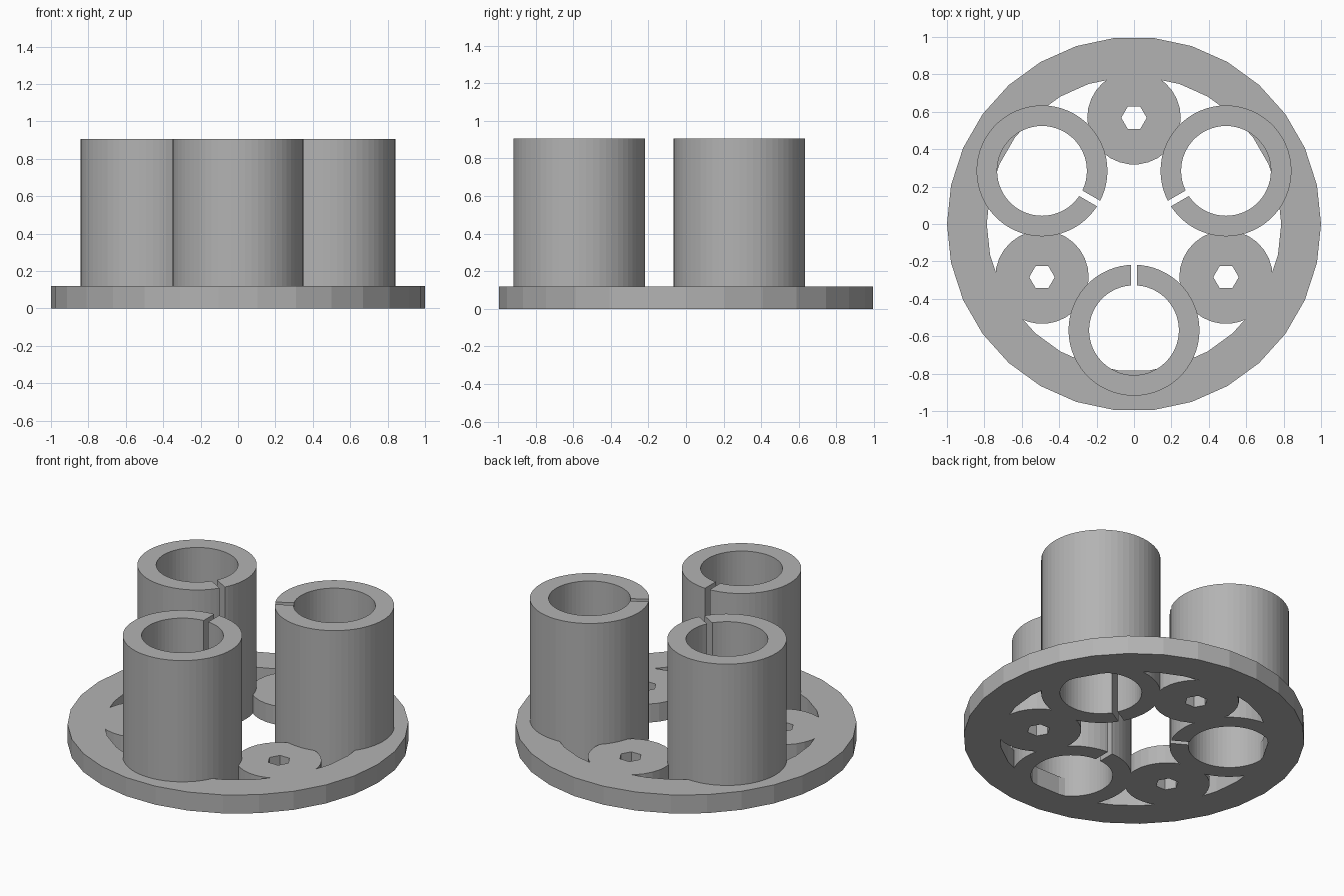
import bpy, bmesh
from math import sin, cos, pi, radians
from mathutils import Matrix

cube = bpy.data.objects.get("Cube")
if cube:
    bpy.data.objects.remove(cube, do_unlink=True)

PLATE_H, TUBE_H = 0.12, 0.905
ORBIT = 0.568          # distance of tubes and bosses from the centre

grey = bpy.data.materials.new("plain grey")
grey.use_nodes = True
grey.diffuse_color = (0.45, 0.45, 0.45, 1)
grey.node_tree.nodes["Principled BSDF"].inputs["Base Color"].default_value = grey.diffuse_color


def new_object(name, bm):
    bmesh.ops.recalc_face_normals(bm, faces=bm.faces)
    mesh = bpy.data.meshes.new(name)
    bm.to_mesh(mesh)
    bm.free()
    mesh.materials.append(grey)
    obj = bpy.data.objects.new(name, mesh)
    bpy.context.collection.objects.link(obj)
    return obj


def prism(name, radius, sides, z0, z1, centre=(0, 0)):
    """Upright prism with its first corner towards +x."""
    bm = bmesh.new()
    verts = [bm.verts.new((centre[0] + radius * cos(2 * pi * i / sides),
                           centre[1] + radius * sin(2 * pi * i / sides), z0))
             for i in range(sides)]
    base = bm.faces.new(verts)
    top = bmesh.ops.extrude_face_region(bm, geom=[base])["geom"]
    bmesh.ops.translate(bm, vec=(0, 0, z1 - z0),
                        verts=[v for v in top if isinstance(v, bmesh.types.BMVert)])
    return new_object(name, bm)


def slot(name, angle, centre):
    """Thin upright box running from a tube's axis towards the middle."""
    bm = bmesh.new()
    bmesh.ops.create_cube(bm, size=1)
    length = 0.45
    shape = (Matrix.Translation((*centre, TUBE_H / 2)) @ Matrix.Rotation(angle, 4, "Z")
             @ Matrix.Translation((-length / 2, 0, 0))
             @ Matrix.Diagonal((length, 0.034, TUBE_H + 0.2, 1)))
    bmesh.ops.transform(bm, matrix=shape, verts=bm.verts)
    return new_object(name, bm)


def combine(target, other, operation):
    mod = target.modifiers.new("join", "BOOLEAN")
    mod.operation, mod.solver, mod.object = operation, "EXACT", other
    bpy.context.view_layer.objects.active = target
    bpy.ops.object.modifier_apply(modifier=mod.name)
    bpy.data.objects.remove(other, do_unlink=True)


def around(degrees):
    a = radians(degrees)
    return a, (ORBIT * cos(a), ORBIT * sin(a))


# Flat outer ring
holder = prism("three_tube_holder", 1.0, 30, 0, PLATE_H)
combine(holder, prism("ring_cutter", 0.787, 30, -0.1, PLATE_H + 0.1), "DIFFERENCE")

# Round bosses with hexagonal holes
for degrees in (90, 210, 330):
    angle, centre = around(degrees)
    boss = prism("boss", 0.25, 30, 0, PLATE_H, centre)
    combine(boss, prism("hex_cutter", 0.068, 6, -0.1, PLATE_H + 0.1, centre), "DIFFERENCE")
    combine(holder, boss, "UNION")

# Split tubes, slots facing the middle
for degrees in (30, 150, 270):
    angle, centre = around(degrees)
    tube = prism("tube", 0.35, 60, 0, TUBE_H, centre)
    combine(tube, prism("bore_cutter", 0.24, 60, -0.1, TUBE_H + 0.1, centre), "DIFFERENCE")
    combine(tube, slot("slot_cutter", angle, centre), "DIFFERENCE")
    combine(holder, tube, "UNION")
